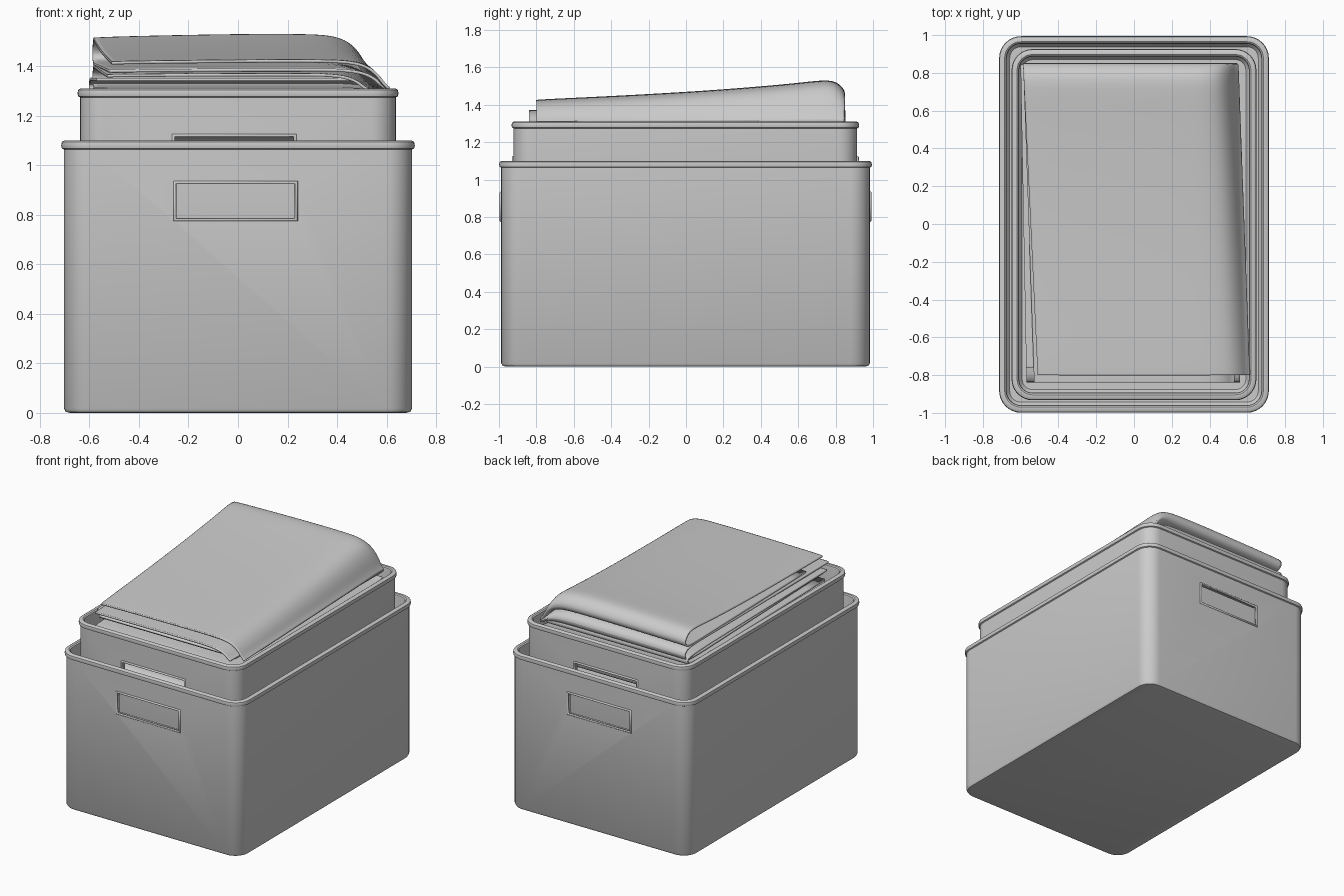
import bpy, bmesh
from math import cos, sin, pi, radians

if "Cube" in bpy.data.objects:
    bpy.data.objects.remove(bpy.data.objects["Cube"])


def make_object(name, bm):
    bmesh.ops.recalc_face_normals(bm, faces=bm.faces)
    mesh = bpy.data.meshes.new(name)
    bm.to_mesh(mesh)
    bm.free()
    obj = bpy.data.objects.new(name, mesh)
    bpy.context.collection.objects.link(obj)
    return obj


def smooth(obj, angle):
    bpy.ops.object.select_all(action='DESELECT')
    obj.select_set(True)
    bpy.context.view_layer.objects.active = obj
    bpy.ops.object.shade_smooth_by_angle(angle=radians(angle))


def rounded_ring(bm, hx, y0, y1, r, z, n=8):
    verts = []
    corners = ((hx - r, y1 - r), (-hx + r, y1 - r), (-hx + r, y0 + r), (hx - r, y0 + r))
    for k, (cx, cy) in enumerate(corners):
        for i in range(n + 1):
            a = (k + i / n) * pi / 2
            verts.append(bm.verts.new((cx + r * cos(a), cy + r * sin(a), z)))
    return verts


def storage_box(name, hx, y0, y1, r, z0, z1, hole):
    # wall section: (inset, z) from underside, over the rolled rim, to inner floor
    section = [(0.025, z0), (0.008, z0 + 0.004), (0, z0 + 0.018), (0, z1 - 0.036),
               (-0.008, z1 - 0.032), (-0.011, z1 - 0.02), (-0.008, z1 - 0.006), (0.002, z1),
               (0.018, z1), (0.026, z1 - 0.006), (0.029, z1 - 0.018),
               (0.029, z0 + 0.05), (0.045, z0 + 0.03)]
    bm = bmesh.new()
    rings = [rounded_ring(bm, hx - d, y0 + d, y1 - d, r - d, z) for d, z in section]
    for a, b in zip(rings, rings[1:]):
        for i in range(len(a)):
            j = (i + 1) % len(a)
            bm.faces.new((a[i], a[j], b[j], b[i]))
    bm.faces.new(rings[0])
    bm.faces.new(rings[-1])
    box = make_object(name, bm)

    # handle slots through both ends
    xa, xb, za, zb = hole
    bpy.ops.mesh.primitive_cube_add(size=1, location=((xa + xb) / 2, 0, (za + zb) / 2))
    cutter = bpy.context.object
    cutter.scale = (xb - xa, 3, zb - za)
    cutter.hide_render = True
    mod = box.modifiers.new("handle_slots", 'BOOLEAN')
    mod.object, mod.solver = cutter, 'EXACT'
    bpy.context.view_layer.objects.active = box
    bpy.ops.object.modifier_apply(modifier=mod.name)
    bpy.data.objects.remove(cutter)
    smooth(box, 35)

    # raised lip round each slot
    for end, y in (("front", y0), ("back", y1)):
        curve = bpy.data.curves.new(f"{name}_{end}_handle_lip", 'CURVE')
        curve.dimensions = '3D'
        curve.bevel_depth, curve.bevel_resolution = 0.009, 2
        sp = curve.splines.new('POLY')
        sp.points.add(3)
        for p, (x, z) in zip(sp.points, ((xa, za), (xb, za), (xb, zb), (xa, zb))):
            p.co = (x, y, z, 1)
        sp.use_cyclic_u = True
        bpy.context.collection.objects.link(bpy.data.objects.new(curve.name, curve))


FLAT = [(0, 1), (0.03, 1), (0.5, 1), (0.97, 1), (1, 1)]
# cross profile of the cover: (fraction of width, height factor), rolling down at right
ROLLED = [(0, 0.93), (0.06, 0.95), (0.5, 1), (0.78, 1), (0.86, 0.96),
          (0.92, 0.82), (0.96, 0.5), (0.98, 0.2), (1, 0.04)]


def cloth(name, path, cross, base, front, back, thick=0.012, levels=2):
    # path: (y, z) points; front and back: (left x, right x)
    bm = bmesh.new()
    rows = []
    for y, z in path:
        t = (y + 0.8) / 1.6
        xl = front[0] + (back[0] - front[0]) * t
        xr = front[1] + (back[1] - front[1]) * t
        rows.append([bm.verts.new((xl + (xr - xl) * u, y, base + (z - base) * f))
                     for u, f in cross])
    for a, b in zip(rows, rows[1:]):
        for i in range(len(a) - 1):
            bm.faces.new((a[i], a[i + 1], b[i + 1], b[i]))
    obj = make_object(name, bm)
    sub = obj.modifiers.new("soft", 'SUBSURF')
    sub.levels = sub.render_levels = levels
    sub.boundary_smooth = 'PRESERVE_CORNERS'
    sol = obj.modifiers.new("thickness", 'SOLIDIFY')
    sol.thickness, sol.offset = thick, 0
    smooth(obj, 60)


# two nested boxes
storage_box("outer_box", 0.703, -0.988, 0.983, 0.105, 0, 1.10, (-0.255, 0.235, 0.78, 0.93))
storage_box("inner_box", 0.637, -0.922, 0.915, 0.10, 0.21, 1.31, (-0.26, 0.23, 0.97, 1.12))

# top fold of the blanket, rolled under at the back and down at the right
cloth("blanket_top_fold",
      [(-0.80, 1.42), (-0.78, 1.423), (-0.3, 1.445), (0.2, 1.475), (0.6, 1.51), (0.75, 1.53),
       (0.81, 1.515), (0.85, 1.47), (0.84, 1.43), (0.79, 1.415), (0.5, 1.41),
       (0.0, 1.40), (-0.6, 1.385)],
      ROLLED, 1.305, (-0.51, 0.61), (-0.585, 0.55))

# second fold beneath it
cloth("blanket_second_fold",
      [(-0.84, 1.365), (-0.82, 1.366), (-0.2, 1.38), (0.5, 1.40), (0.77, 1.41), (0.83, 1.395),
       (0.855, 1.36), (0.835, 1.325), (0.78, 1.31), (0.2, 1.31), (-0.78, 1.31)],
      ROLLED, 1.30, (-0.53, 0.53), (-0.585, 0.545))

# loose lower sheets showing at the left and front
cloth("blanket_third_sheet",
      [(-0.76, 1.345), (-0.74, 1.345), (0, 1.345), (0.8, 1.35), (0.84, 1.33), (0.84, 1.30),
       (0.8, 1.285), (0, 1.285), (-0.74, 1.285)],
      FLAT, 1.3, (-0.57, 0.46), (-0.60, 0.50))

# remaining blanket folded back and forth inside the inner box
zigzag = []
for k in range(10):
    s = 1 if k % 2 else -1
    z = 0.285 + 0.106 * k
    zigzag += [(-s * 0.83, z - 0.02), (-s * 0.78, z), (0, z), (s * 0.78, z), (s * 0.83, z + 0.02)]
cloth("blanket_lower_folds", zigzag, FLAT, 0, (-0.57, 0.56), (-0.58, 0.55), 0.02)
